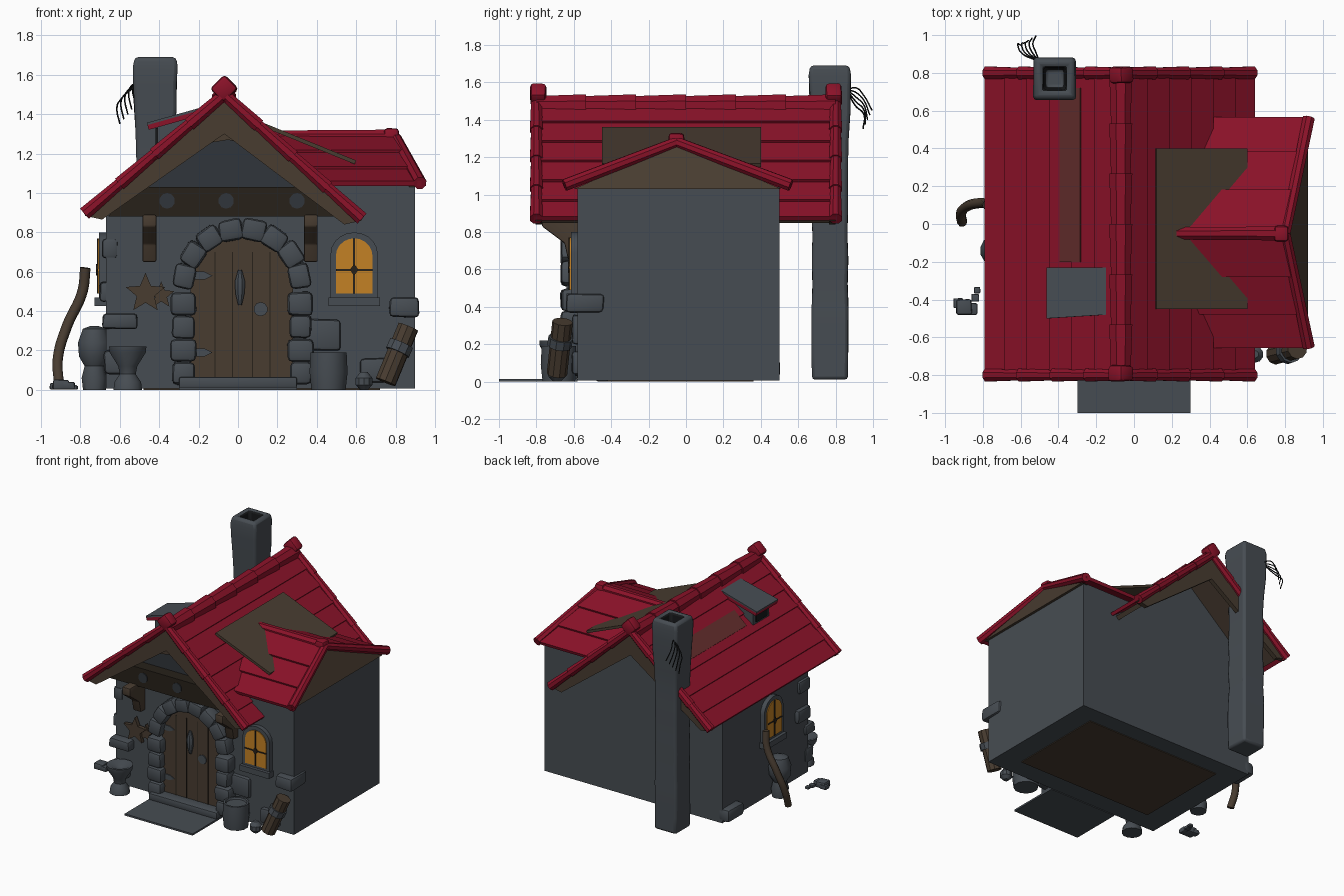
import bpy, bmesh, math, random
from mathutils import Vector, Matrix

random.seed(4)
cube = bpy.data.objects.get("Cube")
if cube:
    bpy.data.objects.remove(cube)


def material(name, r, g, b):
    m = bpy.data.materials.new(name)
    m.use_nodes = True
    m.diffuse_color = (r, g, b, 1)
    node = m.node_tree.nodes["Principled BSDF"]
    node.inputs["Base Color"].default_value = (r, g, b, 1)
    node.inputs["Roughness"].default_value = 0.9
    return m


SLATE = material("slate stone", .062, .073, .085)
SHADE = material("dark slate", .03, .036, .043)
WOOD = material("brown wood", .065, .045, .03)
DARK = material("dark wood", .02, .015, .01)
RED = material("red roof", .26, .006, .022)
RUST = material("rusty red", .13, .028, .026)
AMBER = material("amber glass", .55, .22, .018)
BLACK = material("charcoal", .008, .009, .01)
parts = []


def finish(name, bm, mat, bevel=0):
    bmesh.ops.recalc_face_normals(bm, faces=bm.faces[:])
    if bevel:
        bmesh.ops.bevel(bm, geom=bm.edges[:], offset=bevel, segments=2, profile=.5, affect='EDGES')
    mesh = bpy.data.meshes.new(name)
    bm.to_mesh(mesh)
    bm.free()
    ob = bpy.data.objects.new(name, mesh)
    mesh.materials.append(mat)
    bpy.context.collection.objects.link(ob)
    parts.append(ob)
    return ob


def bridge(bm, rings):
    n = len(rings[0])
    for a, b in zip(rings, rings[1:]):
        for i in range(n):
            bm.faces.new((a[i], a[(i + 1) % n], b[(i + 1) % n], b[i]))
    bm.faces.new(rings[0])
    bm.faces.new(rings[-1])


def solid(name, pts, vec, mat, bevel=0):
    bm = bmesh.new()
    bridge(bm, [[bm.verts.new(Vector(p) + Vector(vec) * k) for p in pts] for k in (0, 1)])
    return finish(name, bm, mat, bevel)


def box(name, lo, hi, mat, bevel=0):
    pts = [(lo[0], lo[1], lo[2]), (hi[0], lo[1], lo[2]), (hi[0], hi[1], lo[2]), (lo[0], hi[1], lo[2])]
    return solid(name, pts, (0, 0, hi[2] - lo[2]), mat, bevel)


RX = Matrix.Rotation(math.pi / 2, 4, 'X')


def front(y):
    return Matrix.Translation((0, y, 0)) @ RX


def left(x):
    return Matrix.Translation((x, 0, 0)) @ Matrix.Rotation(-math.pi / 2, 4, 'Z') @ RX


def panel(name, pts, depth, mat, m):
    return solid(name, [m @ Vector((u, v, 0)) for u, v in pts], m.to_3x3() @ Vector((0, 0, depth)), mat)


def arch(cx, bottom, half, spring, rise):
    steps = [math.pi * i / 10 for i in range(11)]
    return [(cx - half, bottom), (cx + half, bottom)] + [
        (cx + half * math.cos(a), spring + rise * math.sin(a)) for a in steps]


def rect(u0, v0, u1, v1):
    return [(u0, v0), (u1, v0), (u1, v1), (u0, v1)]


def stone(name, loc, size, mat=SLATE, turn=0, wobble=.08):
    bm = bmesh.new()
    bmesh.ops.create_cube(bm, size=1)
    for v in bm.verts:
        v.co = [c * s * (1 + random.uniform(-wobble, wobble)) for c, s in zip(v.co, size)]
    ob = finish(name, bm, mat, min(size) * .22)
    ob.location, ob.rotation_euler.y = loc, turn
    return ob


def lathe(name, profile, loc, mat, sides=12, jitter=0):
    bm, rings = bmesh.new(), []
    for r, z in profile:
        ring = []
        for i in range(sides):
            a = 2 * math.pi * (i + .5) / sides
            k = r * (1 + random.uniform(-jitter, jitter))
            ring.append(bm.verts.new((k * math.cos(a), k * math.sin(a), z)))
        rings.append(ring)
    bridge(bm, rings)
    ob = finish(name, bm, mat)
    ob.location = loc
    return ob


def rod(name, p, q, r1, r2, mat, sides=8):
    d = Vector(q) - Vector(p)
    ob = lathe(name, [(r1, 0), (r2, d.length)], p, mat, sides)
    ob.rotation_euler = d.to_track_quat('Z', 'Y').to_euler()


def tube(name, pts, radius, mat):
    c = bpy.data.curves.new(name, 'CURVE')
    c.dimensions, c.bevel_depth, c.bevel_resolution, c.use_fill_caps = '3D', radius, 2, True
    s = c.splines.new('BEZIER')
    s.bezier_points.add(len(pts) - 1)
    for b, p in zip(s.bezier_points, pts):
        b.co, b.handle_left_type, b.handle_right_type = p, 'AUTO', 'AUTO'
    c.materials.append(mat)
    bpy.context.collection.objects.link(bpy.data.objects.new(name, c))


def slab(name, quad, thick, mat, lift=0):
    q = [Vector(p) for p in quad]
    n = (q[1] - q[0]).cross(q[3] - q[0]).normalized()
    n = n if n.z > 0 else -n
    return solid(name, [p + n * lift for p in q], -n * thick, mat)


def courses(name, a, b, c, d, count):
    """Lapped boards from the ridge a-b down to the eave d-c."""
    a, b, c, d = map(Vector, (a, b, c, d))
    n = (b - a).cross(d - a).normalized()
    n = n if n.z > 0 else -n
    for i in range(count):
        t, u = i / count, min(1, (i + 1.12) / count)
        e = (b - a).normalized() * random.uniform(-.012, .012)
        slab(name, [a.lerp(d, t) + e, b.lerp(c, t) + e, b.lerp(c, u) + e + n * .016,
                    a.lerp(d, u) + e + n * .016], .025, RED)


# House body, floor and threshold
panel("house_walls", [(-.67, .006), (.9, .006), (.9, 1.04), (.43, 1.04), (-.07, 1.44), (-.67, .92)],
      1.08, SLATE, front(.5))
panel("gable_shade", [(-.6, .93), (.48, .93), (-.07, 1.43)], .006, SHADE, front(-.58))
box("floor_boards", (-.48, -.42, 0), (.72, .36, .007), WOOD)
box("entrance_slab", (-.3, -1, 0), (.3, -.58, .014), SLATE)
box("door_step", (-.3, -.7, .01), (.3, -.58, .065), SLATE, .01)

# Main roof
RIDGE = (-.07, 1.5)
for side, ex, ez in (("left", -.78, .895), ("right", .63, .87)):
    top, low = [(RIDGE[0], s * .81, RIDGE[1]) for s in (-1, 1)], [(ex, s * .81, ez) for s in (1, -1)]
    courses(side + "_roof_board", *top, *low, 6)
    slab(side + "_roof_deck", [(RIDGE[0], -.78, 1.5), (RIDGE[0], .78, 1.5), (ex * .96, .78, ez + .02),
                               (ex * .96, -.78, ez + .02)], .035, WOOD, -.022)
    inward = -.09 if ex > 0 else .09
    for y in (-.77, .8):
        panel(side + "_bargeboard", [(RIDGE[0], 1.46), (ex, ez - .01), (ex + inward, ez - .03),
                                     (RIDGE[0], 1.3)], .035, WOOD, front(y))
    for y in (-.8, .8):
        for k in range(4):
            p, q = (Vector((RIDGE[0], y, 1.5)).lerp(Vector((ex, y, ez)), t / 4) for t in (k, k + 1))
            rod(side + "_verge_tile", p, q, .03, .037, RED)
for k in range(6):
    y = -.8 + k * 1.6 / 6
    rod("ridge_tile", (-.07, y, 1.475), (-.07, y + 1.6 / 6, 1.475), .056, .066, RED)
for y in (-.79, .79):
    stone("ridge_end_cap", (-.07, y, 1.53), (.1, .085, .1), RED, math.pi / 4)
panel("gable_peak_panel", [(-.36, 1.22), (-.05, 1.27), (.2, 1.22), (-.07, 1.47)], .02, WOOD, front(-.775))
slab("rust_streak", [(-.27, -.2, 1.32), (-.27, .72, 1.32), (-.38, .72, 1.225), (-.38, -.2, 1.225)],
     .008, RUST, .024)

# Side wing roof with bare boards where it meets the main slope
slab("bare_roof_patch", [(.12, -.45, 1.36), (.12, .4, 1.36), (.6, .4, 1.165), (.6, -.45, 1.165)], .02, WOOD)
for s, ey in ((-1, -.65), (1, .56)):
    courses("wing_roof_board", (.15, -.05, 1.3), (.8, -.05, 1.3), (.93, ey, 1.045), (.4, ey, 1.045), 3)
    rod("wing_verge_tile", (.8, -.05, 1.28), (.925, ey, 1.05), .03, .034, RED)
rod("wing_ridge_tile", (.17, -.05, 1.285), (.8, -.05, 1.285), .035, .04, RED)
stone("wing_ridge_cap", (.78, -.05, 1.29), (.075, .085, .075), RED)
solid("wing_gable", [(.92, -.6, 1.03), (.92, .51, 1.03), (.81, -.05, 1.27)], (-.05, 0, 0), WOOD)

# Small roof hatch on the left slope
panel("hatch_cheeks", [(-.41, 1.18), (-.18, 1.38), (-.18, 1.41), (-.41, 1.345)], .2, SLATE, front(-.26))
panel("hatch_opening", rect(.29, 1.24, .43, 1.33), .008, BLACK, left(-.41))
hatch = [(-.14, -.23, 1.435), (-.14, -.48, 1.435), (-.46, -.5, 1.345), (-.46, -.23, 1.345)]
slab("hatch_red_board", hatch, .025, RED)
slab("hatch_cover", hatch, .012, SLATE, .012)

# Tie beam and eave brackets
panel("tie_beam", [(-.66, .88), (.52, .88), (.4, 1.03), (-.55, 1.03)], .1, DARK, front(-.58))
for x in (-.36, -.06, .3):
    rod("beam_peg", (x, -.67, .96), (x, -.687, .96), .04, .04, SHADE, 10)
for x in (-.45, .37):
    solid("eave_bracket", [(x - .035, y, z) for y, z in
                           ((-.57, .65), (-.63, .65), (-.65, .74), (-.77, .83), (-.77, .89), (-.57, .89))],
          (.07, 0, 0), WOOD, .008)

# Arched door with stone surround
DOOR_X, SPRING = .02, .52
panel("door", arch(DOOR_X, .05, .26, SPRING, .26), .03, WOOD, front(-.58))
for x in (-.12, -.03, .07, .16):
    panel("door_groove", rect(x, .06, x + .005, .7), .003, DARK, front(-.61))
for k in range(4):
    for s in (-1, 1):
        stone("jamb_stone", (DOOR_X + s * .298, -.61, .085 + k * .117), (.112 + .02 * (k % 2), .12, .118))
for k in range(8):
    a = math.pi * (k + .5) / 8
    stone("arch_stone", (DOOR_X + .297 * math.cos(a), -.61, SPRING + .297 * math.sin(a)),
          (.108, .12, .122), SLATE, -a)
for z in (.19, .58):
    panel("door_hinge", [(-.23, z - .02), (-.17, z - .02), (-.13, z), (-.17, z + .02), (-.23, z + .02)],
          .006, SLATE, front(-.612))
lathe("door_handle", [(.01, -.09), (.025, -.03), (.028, .03), (.01, .09)], (.01, -.615, .52), SLATE, 8)
rod("door_lock", (.115, -.605, .41), (.115, -.618, .41), .036, .036, SLATE, 10)


# Windows
def window(cx, m):
    panel("window_frame", arch(cx, .46, .12, .69, .11), .035, SLATE, m)
    panel("window_pane", arch(cx, .49, .093, .68, .09), .042, AMBER, m)
    panel("window_bar", rect(cx - .005, .49, cx + .005, .77), .047, DARK, m)
    panel("window_bar", rect(cx - .093, .605, cx + .093, .614), .047, DARK, m)
    panel("window_latch", [(cx, .58), (cx + .022, .61), (cx, .64), (cx - .022, .61)], .05, DARK, m)
    panel("window_sill", rect(cx - .13, .425, cx + .13, .47), .06, SLATE, m)


window(.59, front(-.58))
window(.1, left(-.67))

# Chimney with hollow top and dry twigs
h = math.sqrt(2)
shaft = [(random.uniform(.092, .103) * h, .01 + i * .128) for i in range(11)]
shaft += [(.108 * h, 1.44), (.11 * h, 1.55), (.112 * h, 1.64), (.105 * h, 1.69), (.06 * h, 1.69), (.05 * h, 1.5)]
chimney = lathe("chimney", shaft, (-.42, .77, 0), SLATE, 4, .02)
chimney.data.materials.append(BLACK)
for f in chimney.data.polygons:
    f.material_index = int(f.center.z > 1.45 and max(abs(v) for v in f.center[:2]) < .07 and f.normal.z < .9)
bev = chimney.modifiers.new("soft_edges", 'BEVEL')
bev.width, bev.segments = .018, 2
for k in range(5):
    x, z = -.52 - k * .02, 1.57 - k * .025
    tube("twig", [(-.5, .86, 1.56), (x, .91, z), (x - .015, .95, z - .04), (x, .995 - k * .012, z - .12)],
         .004, BLACK)

# Loose stones set in the walls
for x, y, z, sx, sy, sz in ((-.6, -.59, .35, .18, .12, .08), (.845, -.54, .42, .15, .2, .1),
                            (-.61, -.59, .14, .14, .1, .12), (.43, -.57, .28, .18, .08, .16),
                            (.7, -.57, .1, .16, .08, .12), (-.68, .4, .07, .1, .2, .1),
                            (-.66, -.5, .5, .08, .16, .1), (-.65, -.52, .72, .08, .14, .1)):
    stone("wall_stone", (x, y, z), (sx, sy, sz))

# Yard clutter
lathe("boulder_urn", [(.06, 0), (.065, .06), (.05, .12), (.078, .17), (.085, .24), (.06, .31), (.02, .325)],
      (-.73, -.14, 0), SLATE, 12, .03)
lathe("bird_bath", [(.075, 0), (.07, .04), (.042, .08), (.05, .12), (.095, .19), (.098, .22), (.08, .22), (.02, .19)],
      (-.56, -.69, 0), SLATE)
lathe("barrel", [(.09, 0), (.1, .09), (.095, .19), (.08, .19), (.075, .175)], (.46, -.68, 0), SLATE)
lathe("round_stone", [(.02, 0), (.045, .025), (.045, .06), (.02, .09)], (.64, -.69, 0), SLATE, 10)
rod("leaning_log", (.75, -.69, .04), (.865, -.66, .32), .055, .055, WOOD, 10)
rod("log_band", (.81, -.677, .19), (.83, -.67, .235), .066, .066, SLATE, 10)
for x, y, r in ((-.9, -.44, .045), (-.86, -.45, .035), (-.84, -.39, .022), (-.83, -.35, .018), (-.93, -.42, .03)):
    stone("pebble", (x, y, r * .6), (r * 1.8, r * 1.8, r * 1.1))
tube("bent_pole", [(-.775, .1, .62), (-.79, .11, .5), (-.87, .1, .32), (-.915, .06, .16), (-.91, .01, .03)],
     .027, WOOD)
for cx, cz, r, y in ((-.47, .49, .105, -.62), (-.39, .48, .07, -.6)):
    star = [(cx + (r if i % 2 == 0 else r * .45) * math.sin(i * math.pi / 5),
             cz + (r if i % 2 == 0 else r * .45) * math.cos(i * math.pi / 5)) for i in range(10)]
    panel("wall_star", star, .03, WOOD, front(y + .02))

# Smooth shading with sharp edges kept
bpy.ops.object.select_all(action='DESELECT')
for ob in parts:
    ob.select_set(True)
bpy.context.view_layer.objects.active = parts[0]
bpy.ops.object.shade_smooth_by_angle(angle=math.radians(35))
